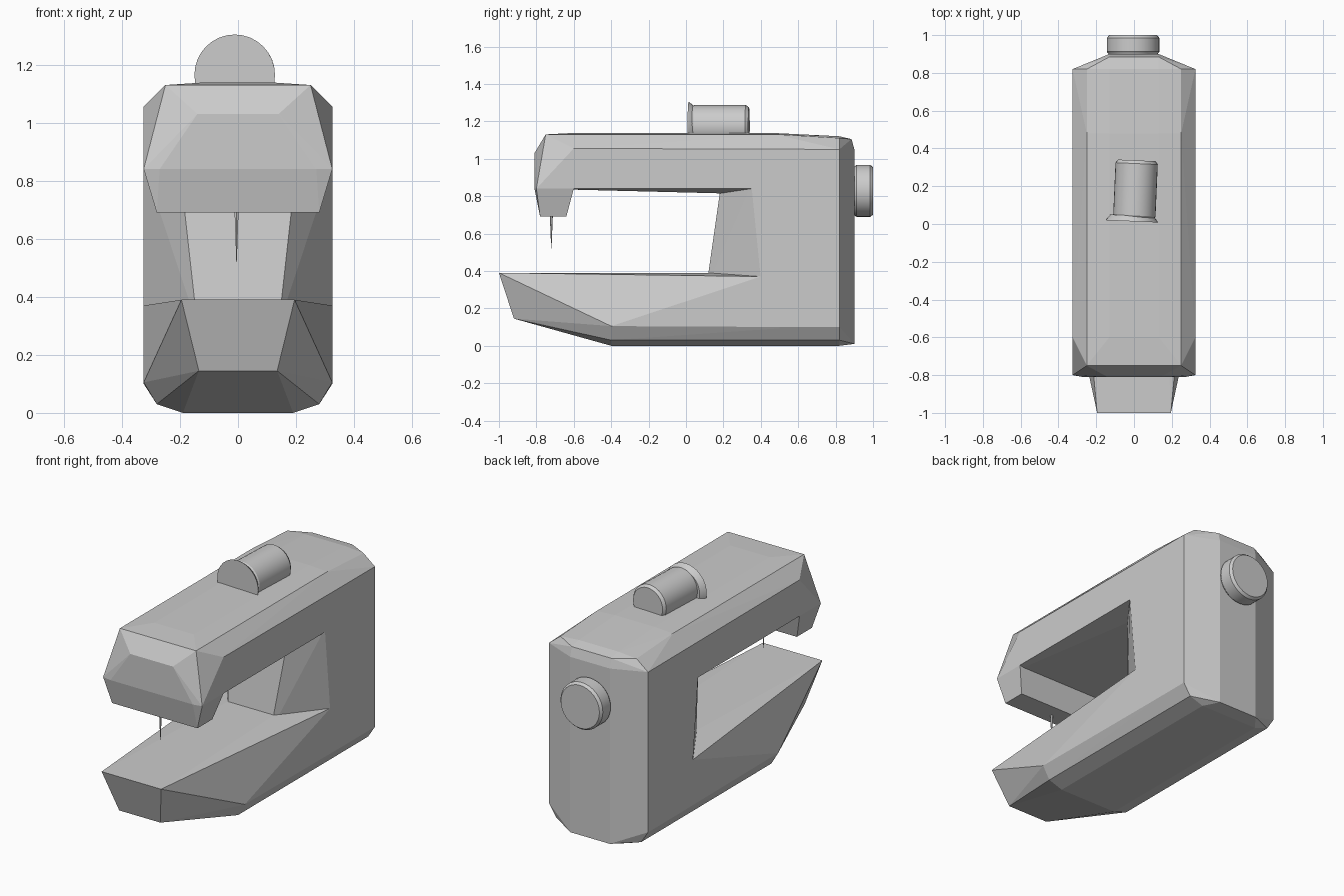
import bpy, bmesh, math
from mathutils import Matrix

if "Cube" in bpy.data.objects:
    bpy.data.objects.remove(bpy.data.objects["Cube"])


def finish(bm, name):
    bmesh.ops.recalc_face_normals(bm, faces=bm.faces)
    me = bpy.data.meshes.new(name)
    bm.to_mesh(me)
    bm.free()
    ob = bpy.data.objects.new(name, me)
    bpy.context.collection.objects.link(ob)
    return ob


def activate(ob):
    bpy.ops.object.select_all(action='DESELECT')
    ob.select_set(True)
    bpy.context.view_layer.objects.active = ob


def hull(name, pts):
    """Faceted solid from half of its corner points, mirrored in x."""
    bm = bmesh.new()
    for x, y, z in pts:
        bm.verts.new((x, y, z))
        bm.verts.new((-x, y, z))
    bmesh.ops.convex_hull(bm, input=bm.verts[:])
    bmesh.ops.delete(bm, geom=[v for v in bm.verts if not v.link_faces], context='VERTS')
    bmesh.ops.dissolve_limit(bm, angle_limit=0.002, verts=bm.verts[:], edges=bm.edges[:])
    return finish(bm, name)


def lathe(name, profile, x, z, sides=32, turn=0.0):
    """Closed round part along y from (radius, y) pairs."""
    bm = bmesh.new()
    rings = []
    for r, y in profile:
        rings.append([bm.verts.new((r * math.cos(2 * math.pi * i / sides), y,
                                    r * math.sin(2 * math.pi * i / sides)))
                      for i in range(sides)])
    for a, b in zip(rings, rings[1:]):
        for i in range(sides):
            j = (i + 1) % sides
            bm.faces.new((a[i], a[j], b[j], b[i]))
    bm.faces.new(rings[0])
    bm.faces.new(rings[-1])
    bmesh.ops.transform(bm, matrix=Matrix.Rotation(turn, 4, 'Z'), verts=bm.verts[:])
    bmesh.ops.translate(bm, vec=(x, 0, z), verts=bm.verts[:])
    ob = finish(bm, name)
    activate(ob)
    bpy.ops.object.shade_smooth_by_angle(angle=math.radians(25))
    return ob


# Upper arm with chamfered nose and back
body = hull("machine_body", [
    (.27, -.81, .84), (.325, -.80, .84), (.14, -.81, 1.03),
    (.25, -.75, 1.13), (.13, -.60, 1.138), (.325, -.60, 1.055), (.325, -.60, .84),
    (.25, .48, 1.13), (.13, .48, 1.137),
    (.325, .82, 1.05), (.25, .82, 1.11), (.13, .82, 1.12),
    (.13, .885, 1.105), (.13, .90, 1.05),
    (.20, .18, .815), (.325, .82, .84), (.13, .90, .84)])

# Column behind the opening, narrowed at its front
column = hull("column", [
    (.20, .184, .84), (.15, .12, .39), (.14, .107, .30),
    (.325, .35, .86), (.325, .40, .36), (.325, .50, .10),
    (.28, .50, .03), (.19, .50, 0),
    (.325, .82, .10), (.28, .82, .03), (.19, .82, 0),
    (.13, .90, .01), (.13, .90, .90), (.325, .82, .90), (.19, .20, .90)])

# Free-arm base tapering to the front
base = hull("base", [
    (.195, -1.0, .39), (.135, -.92, .145),
    (.325, -.40, .105), (.28, -.40, .03), (.19, -.40, 0),
    (.325, .40, .37), (.15, .14, .39),
    (.325, .60, .10), (.28, .60, .03), (.19, .60, 0), (.20, .60, .38)])

# Needle head under the nose
head = hull("needle_head", [
    (.27, -.81, .84), (.325, -.80, .84), (.325, -.60, .84),
    (.28, -.78, .69), (.28, -.64, .69), (.10, -.70, .95)])

# Join the housing into one shell
for part in (column, base, head):
    mod = body.modifiers.new("join", 'BOOLEAN')
    mod.operation = 'UNION'
    mod.solver = 'EXACT'
    mod.object = part
    activate(body)
    bpy.ops.object.modifier_apply(modifier=mod.name)
    bpy.data.objects.remove(part, do_unlink=True)

# Needle
bm = bmesh.new()
bmesh.ops.create_cone(bm, cap_ends=True, segments=6, radius1=.001, radius2=.009, depth=.20,
                      matrix=Matrix.Translation((-.005, -.72, .62)))
finish(bm, "needle")

# Thread spool and its cap on top
tilt = math.radians(-2.5)
lathe("thread_spool", [(.102, .03), (.112, .045), (.112, .32), (.100, .337)],
      0, 1.175, turn=tilt)
lathe("spool_cap", [(.139, .014), (.136, .02), (.115, .045)], -.012, 1.165, turn=tilt)

# Hand wheel on the back
lathe("hand_wheel", [(.125, .88), (.130, .90), (.139, .912), (.139, .985), (.127, 1.0)],
      -.005, .828)
